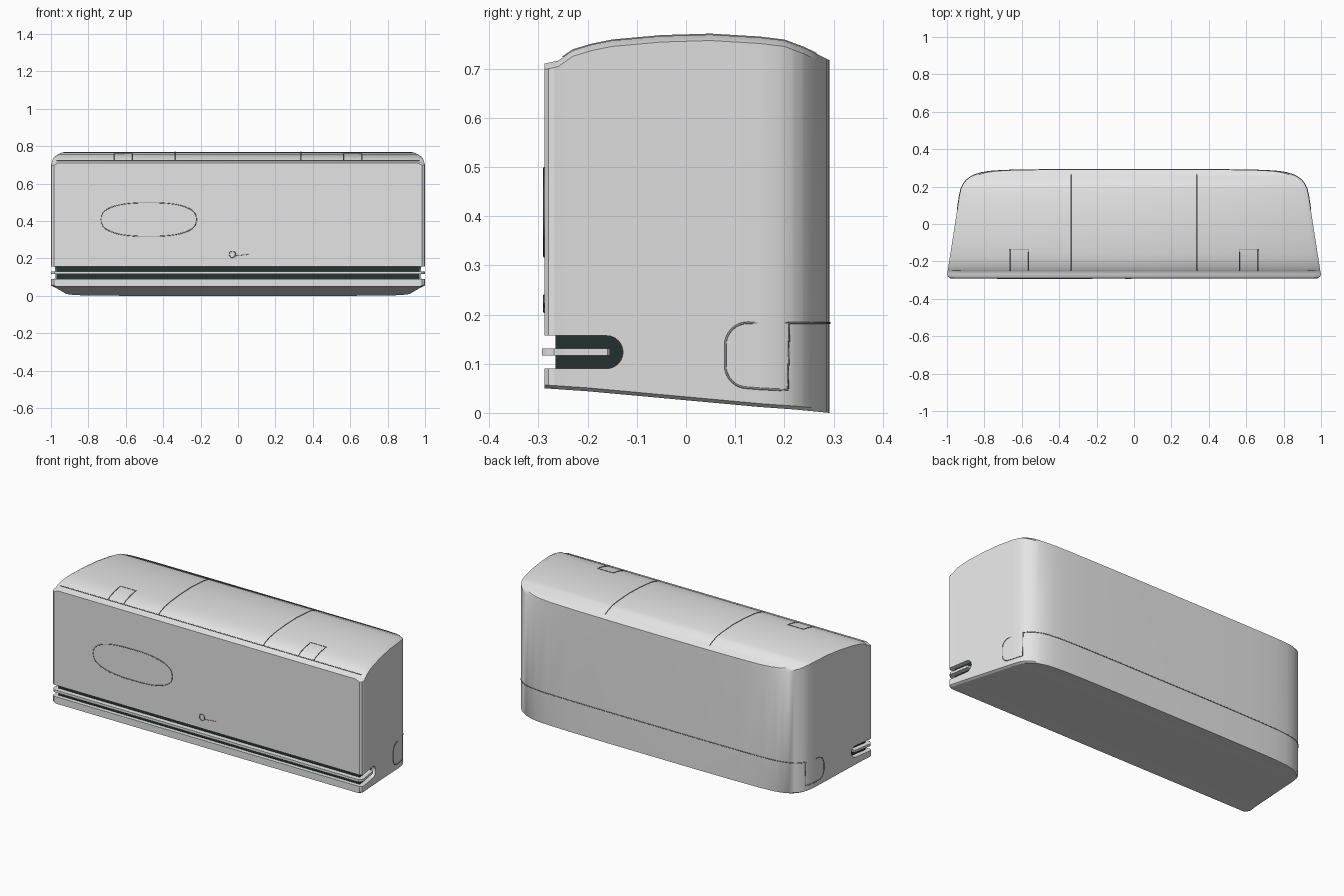
import bpy, bmesh, math

if "Cube" in bpy.data.objects:
    bpy.data.objects.remove(bpy.data.objects["Cube"])

# Colours
def material(name, rgb):
    m = bpy.data.materials.new(name)
    m.diffuse_color = (*rgb, 1)
    m.use_nodes = True
    m.node_tree.nodes["Principled BSDF"].inputs["Base Color"].default_value = m.diffuse_color
    return m

SHELL = material("shell_light_grey", (0.78, 0.78, 0.78))
DARK = material("vent_dark", (0.02, 0.032, 0.032))
SEAM = material("seam_grey", (0.25, 0.25, 0.25))

# Shape tables: half width, top height and bottom height along y
HALF = [(-0.288, 0.985), (-0.28, 0.996), (-0.268, 1.0), (-0.25, 0.996), (0, 0.957), (0.15, 0.934),
        (0.19, 0.925), (0.215, 0.913), (0.235, 0.897), (0.252, 0.875), (0.265, 0.848),
        (0.275, 0.815), (0.282, 0.77), (0.287, 0.7), (0.29, 0.55), (0.292, 0.3)]
TOP = [(-0.288, 0.71), (-0.26, 0.716), (-0.23, 0.737), (-0.19, 0.749), (-0.15, 0.757), (-0.05, 0.766),
       (0.05, 0.769), (0.15, 0.763), (0.2, 0.757), (0.24, 0.742), (0.292, 0.717)]
BOTTOM = [(-0.288, 0.05), (-0.2, 0.044), (0.15, 0.012), (0.22, 0.007), (0.292, 0.0)]

def at(table, y):
    if y <= table[0][0]:
        return table[0][1]
    for (a, u), (b, v) in zip(table, table[1:]):
        if y <= b:
            return u + (v - u) * (y - a) / (b - a)
    return table[-1][1]

def finish(name, bm, mat):
    bmesh.ops.recalc_face_normals(bm, faces=bm.faces)
    me = bpy.data.meshes.new(name)
    bm.to_mesh(me)
    bm.free()
    ob = bpy.data.objects.new(name, me)
    bpy.context.collection.objects.link(ob)
    if mat:
        me.materials.append(mat)
    return ob

def loft(name, rings, mat):
    bm = bmesh.new()
    rows = [[bm.verts.new(p) for p in r] for r in rings]
    n = len(rows[0])
    for a, b in zip(rows, rows[1:]):
        for i in range(n):
            bm.faces.new((a[i], a[(i + 1) % n], b[(i + 1) % n], b[i]))
    bm.faces.new(rows[0])
    bm.faces.new(rows[-1][::-1])
    return finish(name, bm, mat)

def smooth(ob, angle=30):
    bpy.ops.object.select_all(action='DESELECT')
    ob.select_set(True)
    bpy.context.view_layer.objects.active = ob
    bpy.ops.object.shade_smooth_by_angle(angle=math.radians(angle))

# Main shell: tapered plan, domed top, sloping bottom
def shell_ring(y):
    w, t, b = at(HALF, y), at(TOP, y), at(BOTTOM, y)
    right = [(w - 0.012, b), (w, b + 0.007), (w, t - 0.012), (w - 0.024, t)]
    return [(x, y, z) for x, z in right] + [(-x, y, z) for x, z in reversed(right)]

ys = sorted({y for y, _ in HALF + TOP + BOTTOM})
shell = loft("main_shell", [shell_ring(y) for y in ys], SHELL)

# Vent slot cut round the front, with rounded ends on the sides
def stadium(x, end, z, r):
    arc = [(end - r + r * math.cos(a), z + r * math.sin(a))
           for a in [math.radians(-90 + 15 * i) for i in range(13)]]
    return [(x, y, h) for y, h in [(-0.4, z + r), (-0.4, z - r)] + arc]

cutter = loft("slot_cutter", [stadium(x, -0.128, 0.1235, 0.0335) for x in (-1.2, 1.2)], None)
cutter.hide_render = True
cut = shell.modifiers.new("slot", 'BOOLEAN')
cut.object = cutter
cut.operation = 'DIFFERENCE'
cut.solver = 'EXACT'
bpy.context.view_layer.objects.active = shell
bpy.ops.object.modifier_apply(modifier="slot")
bpy.data.objects.remove(cutter)
smooth(shell)

# Flat bands that follow the plan: dark vent core and the middle fin
def band(name, stations, inset, z0, z1, mat, grow=0.0):
    rings = []
    for y, shrink in stations:
        w = at(HALF, y) - inset - shrink
        rings.append([(w, y, z0), (w, y, z1), (-w, y, z1), (-w, y, z0)])
    return loft(name, rings, mat)

band("vent_core", [(-0.265, 0), (-0.2, 0), (-0.115, 0)], 0.028, 0.08, 0.167, DARK)
band("vent_fin", [(-0.293, 0.004), (-0.285, 0), (-0.268, 0), (-0.25, 0), (-0.16, 0), (-0.155, 0.006)],
     0, 0.117, 0.131, SHELL)

# Seam lines: thin beads half sunk into the surface
def seam(name, points, closed=False, r=0.0024):
    cu = bpy.data.curves.new(name, 'CURVE')
    cu.dimensions = '3D'
    cu.bevel_depth = r
    cu.bevel_resolution = 1
    sp = cu.splines.new('POLY')
    sp.points.add(len(points) - 1)
    for p, co in zip(sp.points, points):
        p.co = (*co, 1)
    sp.use_cyclic_u = closed
    cu.materials.append(SEAM)
    ob = bpy.data.objects.new(name, cu)
    bpy.context.collection.objects.link(ob)
    bpy.ops.object.select_all(action='DESELECT')
    ob.select_set(True)
    bpy.context.view_layer.objects.active = ob
    bpy.ops.object.convert(target='MESH')

# Oval outline on the front panel
oval = []
for i in range(64):
    c, s = math.cos(i * math.tau / 64), math.sin(i * math.tau / 64)
    oval.append((-0.477 + 0.255 * math.copysign(abs(c) ** 0.8, c), -0.288,
                 0.408 + 0.09 * math.copysign(abs(s) ** 0.8, s)))
seam("front_oval", oval, True)

# Small indicator ring and pin on the front
seam("indicator_ring", [(-0.03 + 0.017 * math.cos(i * math.tau / 20), -0.288,
                         0.222 + 0.017 * math.sin(i * math.tau / 20)) for i in range(20)], True)
seam("indicator_pin", [(-0.01, -0.288, 0.215), (0.06, -0.288, 0.222)], r=0.0015)

# Top seams and clips
seam("top_front_seam", [(-0.97, -0.25, at(TOP, -0.25)), (0.97, -0.25, at(TOP, -0.25))])
top_ys = [-0.25] + [y for y in ys if -0.25 < y < 0.27]
for side, s in (("right", 1), ("left", -1)):
    seam("top_seam_" + side, [(s * 0.337, y, at(TOP, y)) for y in top_ys])
    clip_ys = [-0.25, -0.23, -0.19, -0.15, -0.135]
    seam("top_clip_" + side, [(s * 0.563, y, at(TOP, y)) for y in clip_ys]
         + [(s * 0.663, y, at(TOP, y)) for y in reversed(clip_ys)])
    # Rounded access panel on each side
    outline = [(0.21, 0.183)]
    for i in range(9):
        a = math.radians(90 + i * 11.25)
        outline.append((0.125 + 0.045 * math.cos(a), 0.138 + 0.045 * math.sin(a)))
    for i in range(9):
        a = math.radians(180 + i * 11.25)
        outline.append((0.125 + 0.045 * math.cos(a), 0.096 + 0.045 * math.sin(a)))
    outline += [(0.15, 0.049), (0.19, 0.047), (0.207, 0.047)]
    seam("side_panel_" + side, [(s * at(HALF, y), y, z) for y, z in outline], True)

# Seam round the back
back = [(at(HALF, y), y, 0.183) for y in ys if y > 0.2]
seam("back_seam", [(at(HALF, 0.21), 0.21, 0.183)] + back
     + [(-x, y, z) for x, y, z in reversed(back)] + [(-at(HALF, 0.21), 0.21, 0.183)])
